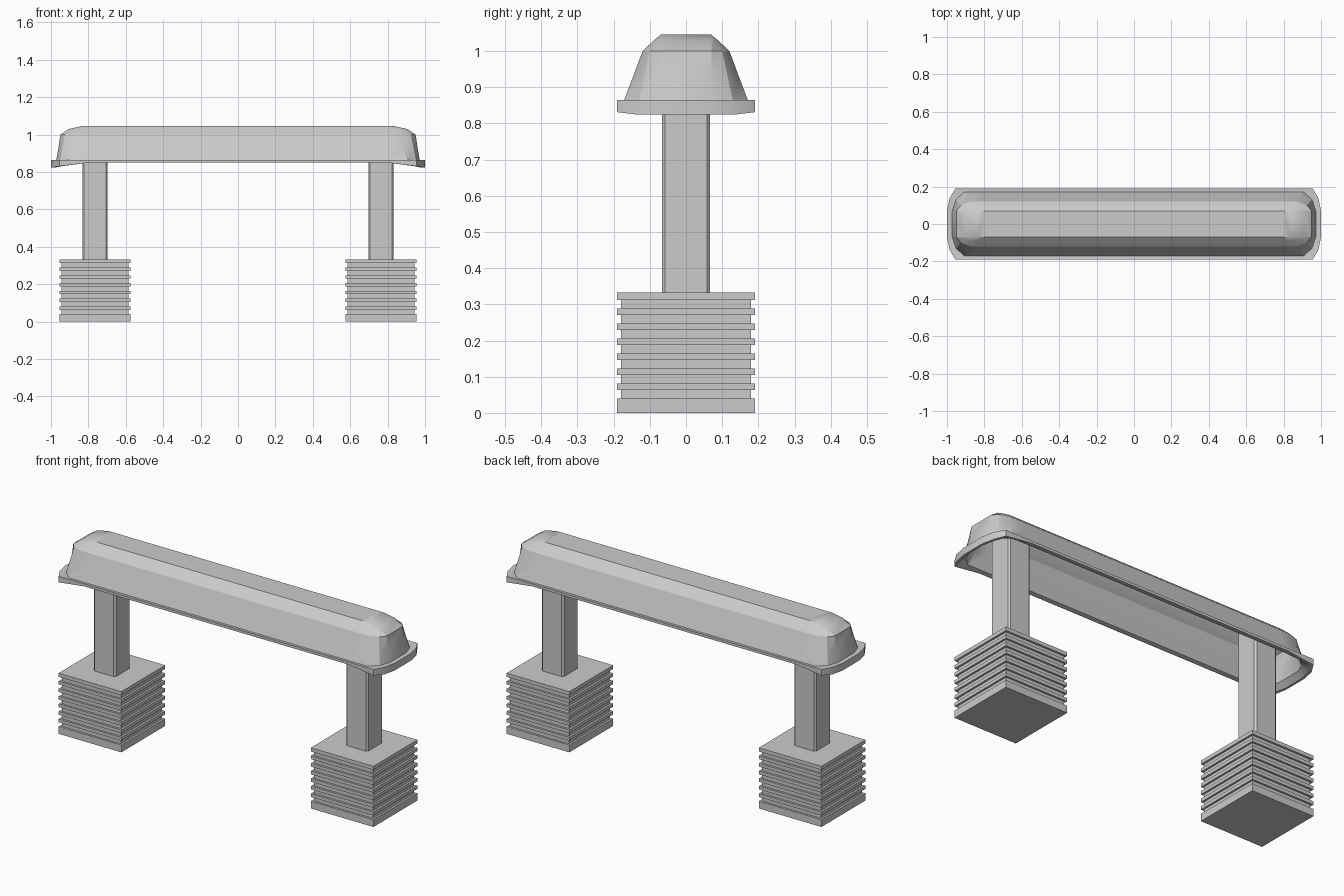
import bpy, bmesh, math

if "Cube" in bpy.data.objects:
    bpy.data.objects.remove(bpy.data.objects["Cube"])


def loft(name, rings, smooth=False):
    """Skin a stack of closed rings and cap both ends."""
    bm = bmesh.new()
    loops = [[bm.verts.new(p) for p in ring] for ring in rings]
    n = len(loops[0])
    for a, b in zip(loops, loops[1:]):
        for i in range(n):
            j = (i + 1) % n
            bm.faces.new((a[i], a[j], b[j], b[i]))
    bm.faces.new(loops[0])
    bm.faces.new(loops[-1])
    bmesh.ops.remove_doubles(bm, verts=bm.verts, dist=0.0005)
    bmesh.ops.recalc_face_normals(bm, faces=bm.faces)
    mesh = bpy.data.meshes.new(name)
    bm.to_mesh(mesh)
    bm.free()
    ob = bpy.data.objects.new(name, mesh)
    bpy.context.collection.objects.link(ob)
    if smooth:
        bpy.context.view_layer.objects.active = ob
        ob.select_set(True)
        bpy.ops.object.shade_smooth_by_angle(angle=math.radians(25))
        ob.select_set(False)
    return ob


def mirror_quarter(q):
    """Complete a ring from its +x +y quarter."""
    r = q[::-1]
    return (list(q) + [(x, -y, z) for x, y, z in r]
            + [(-x, -y, z) for x, y, z in q] + [(-x, y, z) for x, y, z in r])


def rect(cx, hx, hy, z, c=0.0):
    """Rectangle ring, with optional chamfered corners."""
    if c == 0:
        pts = [(hx, hy, z)]
    else:
        pts = [(hx - c, hy, z), (hx, hy - c, z)]
    return [(x + cx, y, z) for x, y, z in mirror_quarter(pts)]


# Canopy: ridge to rim quarters, each (side, corner start, corner, end)
shell = [
    [(.80, .070, 1.045), (.835, .070, 1.045), (.835, .070, 1.045), (.835, .070, 1.045)],
    [(.80, .088, 1.030), (.850, .088, 1.030), (.885, .080, 1.030), (.905, .070, 1.030)],
    [(.80, .120, 1.000), (.870, .120, 1.000), (.925, .100, 1.000), (.950, .070, 1.000)],
    [(.80, .146, .930), (.885, .146, .930), (.938, .115, .930), (.960, .070, .930)],
    [(.80, .172, .862), (.905, .172, .862), (.952, .130, .862), (.972, .070, .862)],
]
plan = [(.80, .19), (.955, .19), (.985, .14), (1.0, .07)]
dip = [.850, .831, .825, .825]
rim_top = [(x, y, .864) for x, y in plan]
rim_low = [(x, y, z) for (x, y), z in zip(plan, dip)]
rim_in = [(x - .012 * (x > .8), y - .010, z) for (x, y), z in zip(plan, dip)]
inner = [[(x - .012 * (x > .8), y - .008 * (y > .07), z - .010) for x, y, z in q]
         for q in shell]
quarters = shell + [rim_top, rim_low, rim_in] + inner[::-1]
loft("canopy", [mirror_quarter(q) for q in quarters], smooth=True)

# Ribbed foundation blocks and posts on both sides
for side, s in (("left", -1), ("right", 1)):
    cx = 0.765 * s
    rings = [rect(cx, .19, .19, 0)]
    for i in range(7):
        z0 = 0.04 + i * 0.0415
        z1 = z0 + 0.0235
        rings += [rect(cx, .19, .19, z0), rect(cx, .179, .179, z0),
                  rect(cx, .179, .179, z1), rect(cx, .19, .19, z1)]
    rings.append(rect(cx, .19, .19, .333))
    loft(side + "_ribbed_base", rings)
    loft(side + "_post", [rect(cx, .067, .067, .333, .009),
                          rect(cx, .067, .067, 1.033, .009)])
